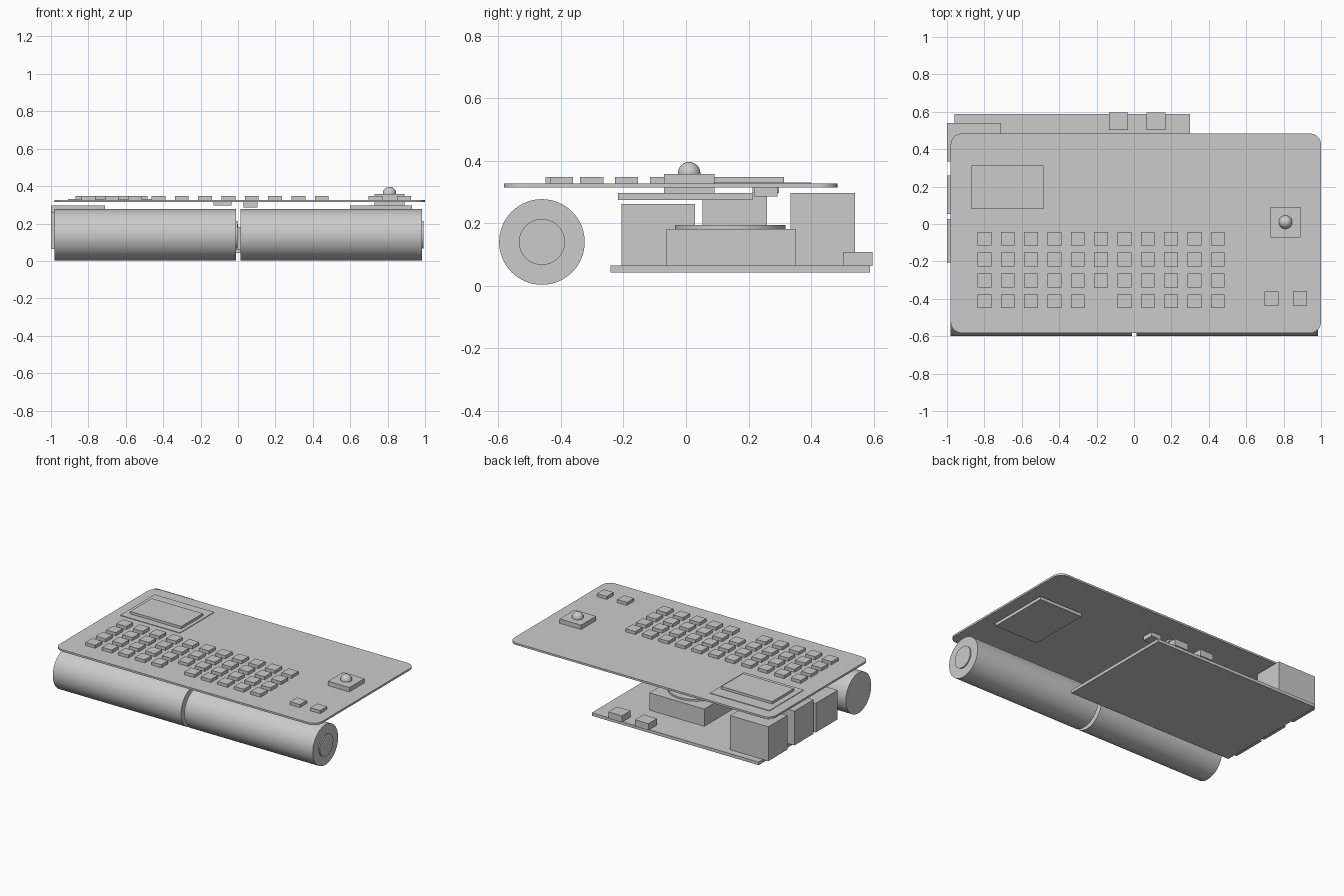
import bpy
import bmesh
import math

cube = bpy.data.objects.get("Cube")
if cube:
    bpy.data.objects.remove(cube, do_unlink=True)

# Single flat grey
grey = bpy.data.materials.new("plain_grey")
grey.use_nodes = True
GREY = (0.6, 0.6, 0.6, 1)
grey.diffuse_color = GREY
grey.node_tree.nodes["Principled BSDF"].inputs["Base Color"].default_value = GREY


def box(name, xs, ys, zs, corner=0):
    """Box from its x, y and z ranges, with optional rounded vertical corners."""
    bm = bmesh.new()
    bmesh.ops.create_cube(bm, size=1)
    for v in bm.verts:
        v.co = [lo + (c + 0.5) * (hi - lo) for c, (lo, hi) in zip(v.co, (xs, ys, zs))]
    if corner:
        upright = [e for e in bm.edges if abs(e.verts[0].co.z - e.verts[1].co.z) > 1e-4]
        bmesh.ops.bevel(bm, geom=upright, offset=corner, segments=8,
                        affect='EDGES', profile=0.5)
    mesh = bpy.data.meshes.new(name)
    bm.to_mesh(mesh)
    bm.free()
    mesh.materials.append(grey)
    ob = bpy.data.objects.new(name, mesh)
    bpy.context.collection.objects.link(ob)
    return ob


def finish_round(name):
    ob = bpy.context.object
    ob.name = name
    ob.data.materials.append(grey)
    bpy.ops.object.shade_smooth_by_angle(angle=math.radians(35))
    return ob


def cylinder(name, radius, depth, location, along_x=False):
    bpy.ops.mesh.primitive_cylinder_add(
        vertices=64, radius=radius, depth=depth, location=location,
        rotation=(0, math.pi / 2 if along_x else 0, 0))
    return finish_round(name)


def square(name, x, y, half, zs):
    return box(name, (x - half, x + half), (y - half, y + half), zs)


# Upper panel with display
PANEL_TOP = 0.327
box("top_panel", (-0.98, 1.0), (-0.583, 0.484), (0.314, PANEL_TOP), corner=0.06)
box("display_board", (-0.91, -0.46), (0.03, 0.40), (PANEL_TOP - 0.002, 0.331))
box("display_screen", (-0.87, -0.485), (0.08, 0.313), (PANEL_TOP, 0.348))

# Keyboard, with a gap in the front row
KEY_Z = (PANEL_TOP - 0.002, 0.348)
for row in range(4):
    for col in range(11):
        if row == 0 and col == 5:
            continue
        square(f"key_{row}_{col}", -0.8 + col * 0.1248, -0.413 + row * 0.1115, 0.037, KEY_Z)
for i, x in enumerate((0.735, 0.888)):
    square(f"side_button_{i}", x, -0.398, 0.037, KEY_Z)

# Thumb joystick through the panel, on its carrier
square("joystick_body", 0.81, 0.01, 0.081, (0.296, 0.357))
box("joystick_carrier", (0.6, 0.93), (-0.217, 0.212), (0.275, 0.297))
bpy.ops.mesh.primitive_uv_sphere_add(segments=32, ring_count=16, radius=0.036,
                                     location=(0.81, 0.01, 0.36))
finish_round("joystick_ball")

# Components under the panel
box("under_chip_a", (-0.13, -0.035), (0.213, 0.298), (0.297, 0.315))
box("under_chip_b", (0.03, 0.105), (0.217, 0.293), (0.286, 0.315))

# Two battery cells end to end, each with a raised terminal on its left end
for i, start in enumerate((-0.98, 0.014)):
    cylinder(f"battery_{i}", 0.137, 0.969, (start + 0.4845, -0.461, 0.14), True)
    cylinder(f"battery_terminal_{i}", 0.0735, 0.02, (start + 0.967, -0.461, 0.14), True)

# Lower circuit board with connectors
BOARD_TOP = 0.064
box("lower_board", (-0.96, 0.3), (-0.242, 0.588), (0.043, BOARD_TOP))
for name, ys, top in (("rear", (0.335, 0.54), 0.297),
                      ("middle", (0.053, 0.259), 0.297),
                      ("front", (-0.207, 0.028), 0.262)):
    box(f"port_{name}", (-1.0, -0.71), ys, (BOARD_TOP - 0.001, top))
for i, x in enumerate((-0.083, 0.118)):
    box(f"rear_socket_{i}", (x - 0.051, x + 0.051), (0.503, 0.596), (BOARD_TOP - 0.001, 0.108))

# Square heatsink with a round fan on top
box("heatsink", (-0.385, 0.03), (-0.063, 0.352), (BOARD_TOP - 0.001, 0.182))
cylinder("fan_disc", 0.177, 0.014, (-0.178, 0.142, 0.187))
